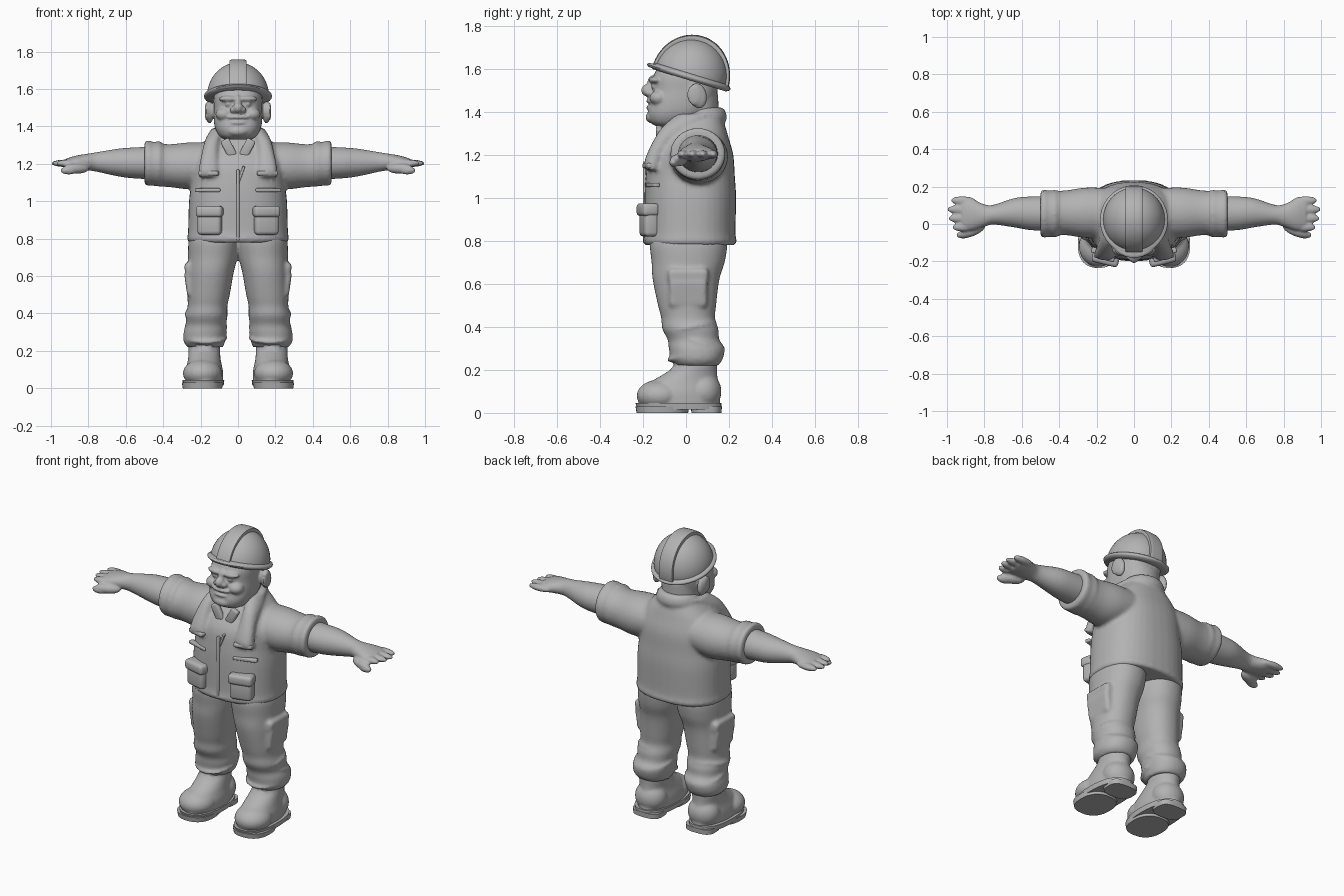
import bpy
import bmesh
from math import cos, sin, pi, radians, copysign
from mathutils import Matrix, Vector

default_cube = bpy.data.objects.get("Cube")
if default_cube:
    bpy.data.objects.remove(default_cube, do_unlink=True)

# One plain clay colour for the whole figure
CLAY = (.45, .45, .45, 1)
clay = bpy.data.materials.new("clay_grey")
clay.use_nodes = True
clay.diffuse_color = CLAY
shader = clay.node_tree.nodes["Principled BSDF"]
shader.inputs["Base Color"].default_value = CLAY
shader.inputs["Roughness"].default_value = .8


def smooth_rings(rings, steps=4):
    """Pass a Catmull-Rom curve through every ring parameter."""
    padded = [rings[0]] + list(rings) + [rings[-1]]
    result = []
    for before, start, end, after in zip(padded, padded[1:], padded[2:], padded[3:]):
        for step in range(steps):
            f = step / steps
            result.append([
                b + .5 * f * (c - a + f * (2 * a - 5 * b + 4 * c - d + f * (3 * (b - c) + d - a)))
                for a, b, c, d in zip(before, start, end, after)])
    result.append(rings[-1])
    return result


def loft(bm, rings, axis="z", power=2, segments=40):
    """Skin superellipse rings: (position, centre u, centre v, radius u, radius v)."""
    loops = []
    for along, u, v, radius_u, radius_v in smooth_rings(rings):
        loop = []
        for i in range(segments):
            angle = 2 * pi * i / segments
            c, s = cos(angle), sin(angle)
            pu = u + radius_u * copysign(abs(c) ** (2 / power), c)
            pv = v + radius_v * copysign(abs(s) ** (2 / power), s)
            place = (pu, pv, along) if axis == "z" else (along, pu, pv)
            loop.append(bm.verts.new(place))
        loops.append(loop)
    for low, high in zip(loops, loops[1:]):
        for i in range(segments):
            j = (i + 1) % segments
            bm.faces.new((low[i], low[j], high[j], high[i]))
    bm.faces.new(loops[0][::-1])
    bm.faces.new(loops[-1])


def placed(centre, size, turn, axis):
    return (Matrix.Translation(centre) @ Matrix.Rotation(radians(turn), 4, axis)
            @ Matrix.Diagonal((*size, 1)))


def blob(bm, centre, radii, turn=0, axis="Z"):
    bmesh.ops.create_uvsphere(bm, u_segments=24, v_segments=16, radius=1,
                              matrix=placed(centre, radii, turn, axis))


def pad(bm, centre, size, turn=0, axis="Z", bevel=.012):
    made = bmesh.ops.create_cube(bm, size=1, matrix=placed(centre, size, turn, axis))
    edges = list({e for v in made["verts"] for e in v.link_edges})
    bmesh.ops.bevel(bm, geom=edges, offset=bevel, segments=3, profile=.5, affect="EDGES")


def mirror(bm):
    """Copy everything built so far to the other side."""
    copy = bmesh.ops.duplicate(bm, geom=bm.verts[:] + bm.edges[:] + bm.faces[:])
    for item in copy["geom"]:
        if isinstance(item, bmesh.types.BMVert):
            item.co.x = -item.co.x


def finish(name, bm, voxel=None, relax=3):
    bmesh.ops.recalc_face_normals(bm, faces=bm.faces)
    mesh = bpy.data.meshes.new(name)
    bm.to_mesh(mesh)
    bm.free()
    mesh.materials.append(clay)
    obj = bpy.data.objects.new(name, mesh)
    bpy.context.collection.objects.link(obj)
    bpy.ops.object.select_all(action="DESELECT")
    obj.select_set(True)
    bpy.context.view_layer.objects.active = obj
    bpy.ops.object.shade_smooth_by_angle(angle=radians(40))
    if voxel:  # fuse overlapping volumes into one soft skin
        remesh = obj.modifiers.new("fuse", "REMESH")
        remesh.mode = "VOXEL"
        remesh.voxel_size = voxel
        remesh.use_smooth_shade = True
        soften = obj.modifiers.new("soften", "SMOOTH")
        soften.factor = .5
        soften.iterations = relax
    return obj


# Boots: rounded toe, foot and ankle shaft
bm = bmesh.new()
loft(bm, [(.03, .18, -.03, .1, .19), (.09, .18, -.03, .1, .185), (.14, .18, -.01, .09, .16),
          (.18, .18, .02, .085, .125), (.22, .18, .045, .085, .1), (.3, .18, .045, .085, .1)])
blob(bm, (.19, -.12, .08), (.105, .11, .075))
blob(bm, (.18, .08, .1), (.095, .085, .09))
for height, y in ((.17, -.07), (.2, -.05), (.23, -.045)):  # laces
    blob(bm, (.18, y, height), (.05, .02, .01), -30, "X")
mirror(bm)
finish("boots", bm, voxel=.008)

# Soles: front plate and separate heel
bm = bmesh.new()
loft(bm, [(.015, .185, -.03, .108, .195), (.045, .185, -.035, .112, .2)], power=2.4)
loft(bm, [(0, .19, -.11, .105, .12), (.03, .19, -.11, .11, .125)], power=2.4)
loft(bm, [(0, .18, .095, .09, .07), (.03, .18, .095, .092, .072)], power=3)
mirror(bm)
finish("boot_soles", bm)

# Trousers: baggy legs with folds and cargo pockets
bm = bmesh.new()
loft(bm, [(.22, .175, .05, .095, .1), (.25, .18, .05, .11, .12), (.3, .175, .05, .115, .13),
          (.34, .17, .035, .106, .12), (.39, .168, .02, .112, .13), (.44, .163, .01, .106, .125),
          (.5, .157, .005, .113, .135), (.62, .145, 0, .122, .155), (.7, .135, .01, .132, .17),
          (.78, .13, .012, .135, .18), (.83, .13, .015, .12, .17)], power=2.2)
pad(bm, (.25, .01, .56), (.06, .18, .14), 8, "Y", .02)
pad(bm, (.25, .01, .64), (.07, .19, .07), 8, "Y", .02)
for height, y, lean in ((.27, .03, 12), (.33, .06, -14), (.4, .02, 10)):  # ankle folds
    blob(bm, (.172, y, height), (.117, .125, .02), lean, "X")
mirror(bm)
finish("trousers", bm, voxel=.01)

# Jacket: torso, short sleeves, collar and scarf-like lapels in one skin
bm = bmesh.new()
loft(bm, [(.1, .06, 1.2, .13, .11), (.25, .06, 1.19, .135, .125), (.36, .06, 1.19, .12, .115),
          (.43, .057, 1.195, .12, .115)], axis="x")
loft(bm, [(.405, .055, 1.2, .117, .11), (.42, .055, 1.2, .128, .121), (.45, .055, 1.2, .124, .117),
          (.485, .055, 1.205, .128, .121), (.5, .055, 1.205, .118, .111)], axis="x")
loft(bm, [(1.13, .155, -.155, .055, .03), (1.17, .155, -.155, .055, .038),
          (1.25, .15, -.12, .045, .04), (1.33, .135, -.045, .04, .065),
          (1.39, .1, .04, .04, .08)], power=2.4)
mirror(bm)
loft(bm, [(.78, 0, .018, .262, .208), (.8, 0, .018, .272, .218), (.84, 0, .018, .267, .212),
          (1, 0, .02, .262, .213), (1.1, 0, .02, .25, .207), (1.2, 0, .025, .245, .195),
          (1.28, 0, .04, .215, .158), (1.34, 0, .055, .16, .125), (1.38, 0, .06, .12, .1)],
     power=2.4)
loft(bm, [(1.33, 0, .06, .12, .11), (1.37, 0, .075, .13, .115), (1.41, 0, .085, .11, .095),
          (1.42, 0, .085, .09, .08)])
finish("jacket", bm, voxel=.011)

# Jacket details: bellows pockets, flaps, chest seams, shirt collar
bm = bmesh.new()
pad(bm, (.15, -.172, .885), (.13, .07, .13), 14, bevel=.02)
pad(bm, (.15, -.178, .945), (.145, .08, .06), 14, bevel=.018)
pad(bm, (.16, -.155, 1.06), (.14, .03, .02), 16, bevel=.006)
pad(bm, (.155, -.165, 1.15), (.11, .055, .025), 14, bevel=.009)
pad(bm, (.05, -.125, 1.285), (.05, .03, .1), 28, "Y", .01)
mirror(bm)
finish("jacket_pockets_and_collar", bm)

bm = bmesh.new()
pad(bm, (0, -.19, .98), (.016, .02, .38), bevel=.005)
pad(bm, (.015, -.178, 1.14), (.014, .02, .1), 20, "Y", .004)
finish("jacket_zip", bm)

# Arms: forearm, palm, four fingers and thumb
bm = bmesh.new()
loft(bm, [(.4, .055, 1.205, .095, .09), (.55, .057, 1.205, .09, .083), (.64, .06, 1.207, .078, .074),
          (.75, .05, 1.21, .053, .053), (.8, .045, 1.21, .06, .045), (.87, .05, 1.207, .085, .036),
          (.92, .053, 1.203, .085, .024)], axis="x")
for number, tip in enumerate((.972, .993, 1, .98)):
    y = -.015 + number * .046
    blob(bm, ((.84 + tip) / 2, y, 1.203), ((tip - .84) / 2, .025, .02), (number - 1.5) * 2)
blob(bm, (.865, -.035, 1.175), (.075, .03, .028), -22)
blob(bm, (.905, -.055, 1.165), (.045, .022, .022), -8)
mirror(bm)
finish("arms_and_hands", bm, voxel=.007, relax=2)

# Head: heavy jaw, brow, nose, cheeks, ears and neck
bm = bmesh.new()
blob(bm, (.152, .055, 1.475), (.022, .042, .06), 12, "X")
blob(bm, (.168, .04, 1.48), (.01, .035, .05))
blob(bm, (.055, -.147, 1.548), (.05, .025, .016), 12)
blob(bm, (.05, -.148, 1.518), (.02, .014, .012))
blob(bm, (.075, -.125, 1.465), (.045, .045, .035))
blob(bm, (.026, -.17, 1.488), (.018, .022, .016))
mirror(bm)
loft(bm, [(1.33, 0, -.06, .07, .07), (1.35, 0, -.055, .1, .11), (1.39, 0, -.04, .122, .138),
          (1.44, 0, -.02, .13, .148), (1.5, 0, -.005, .13, .152), (1.57, 0, 0, .128, .15),
          (1.64, 0, .01, .1, .12)], power=2.5)
loft(bm, [(1.25, 0, .05, .1, .09), (1.35, 0, .05, .105, .1), (1.48, 0, .06, .11, .09)])
blob(bm, (0, -.175, 1.5), (.028, .034, .03))
blob(bm, (0, -.155, 1.535), (.018, .025, .035))
blob(bm, (0, -.165, 1.45), (.06, .02, .012))
blob(bm, (0, -.165, 1.42), (.045, .02, .012))
blob(bm, (0, -.15, 1.375), (.06, .038, .03))
finish("head", bm, voxel=.007, relax=2)

# Hard hat: raised centre ridge, dome, rim and visor, tilted back
bm = bmesh.new()
loft(bm, [(-.045, 0, 0, .17, .18), (-.038, 0, 0, .182, .198),
          (.038, 0, 0, .182, .198), (.045, 0, 0, .17, .18)], axis="x", segments=64)
bmesh.ops.bisect_plane(bm, geom=bm.verts[:] + bm.edges[:] + bm.faces[:],
                       plane_co=Vector(), plane_no=Vector((0, 0, -1)), clear_outer=True)
dome = []
for step in range(9):
    lift = pi / 2 * step / 8
    spread = max(cos(lift), .02)
    dome.append((.182 * sin(lift), 0, 0, .166 * spread, .174 * spread))
loft(bm, dome)
loft(bm, [(-.014, 0, 0, .168, .178), (-.004, 0, 0, .18, .192),
          (.008, 0, 0, .18, .192), (.018, 0, 0, .164, .172)])
loft(bm, [(-.01, 0, -.02, .15, .18), (0, 0, -.02, .16, .19), (.01, 0, -.02, .15, .18)])
tilt = Matrix.Translation((0, .02, 1.56)) @ Matrix.Rotation(radians(-17), 4, "X")
bmesh.ops.transform(bm, matrix=tilt, verts=bm.verts)
finish("hard_hat", bm)
